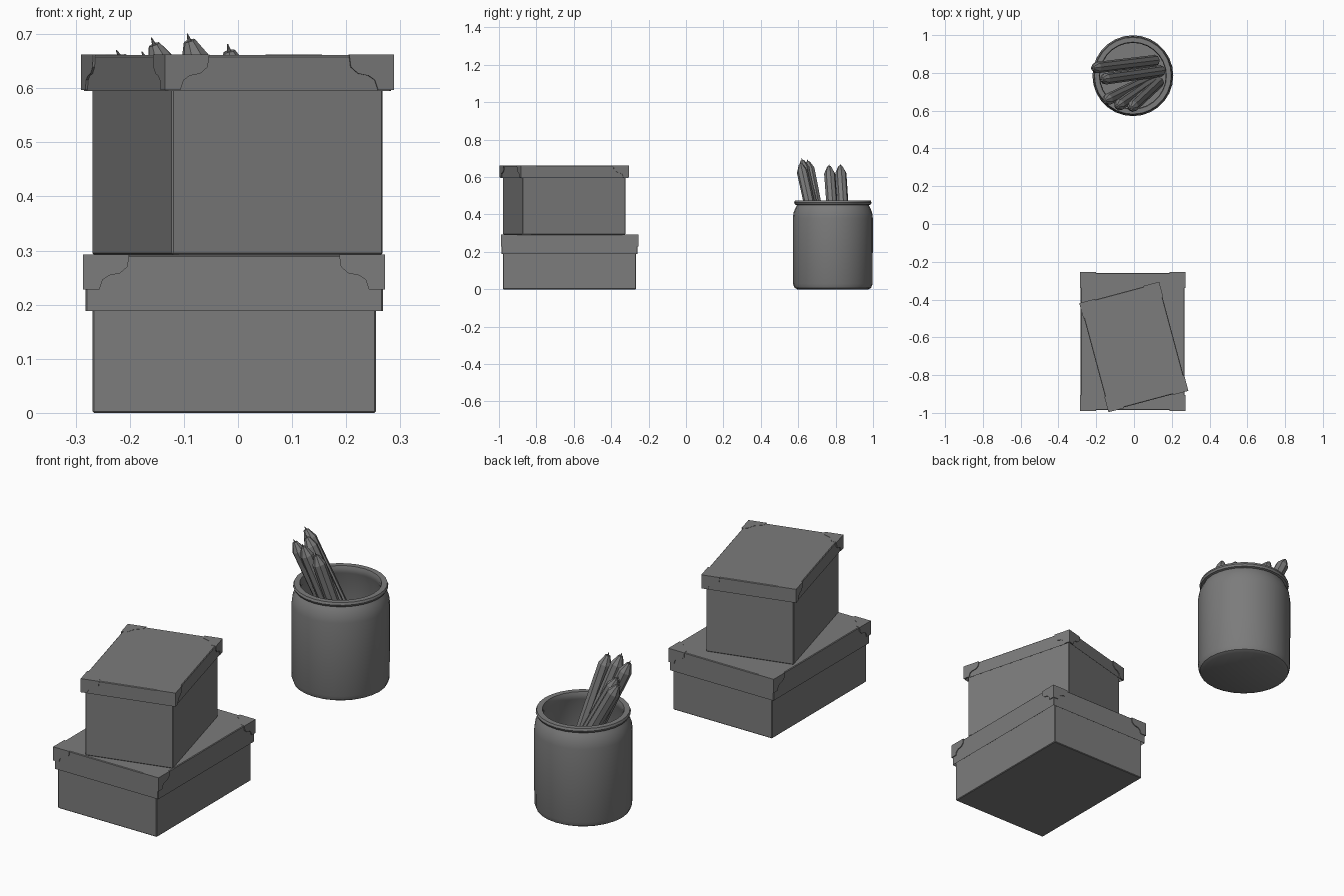
import bpy, bmesh, math
from mathutils import Vector, Matrix

cube = bpy.data.objects.get("Cube")
if cube:
    bpy.data.objects.remove(cube, do_unlink=True)

GREY = 0.2
mat = bpy.data.materials.new("plain grey")
mat.use_nodes = True
mat.diffuse_color = (GREY, GREY, GREY, 1)
mat.node_tree.nodes["Principled BSDF"].inputs["Base Color"].default_value = (GREY, GREY, GREY, 1)


def finish(name, bm, smooth=False):
    bmesh.ops.recalc_face_normals(bm, faces=bm.faces)
    mesh = bpy.data.meshes.new(name)
    bm.to_mesh(mesh)
    bm.free()
    mesh.materials.append(mat)
    ob = bpy.data.objects.new(name, mesh)
    bpy.context.collection.objects.link(ob)
    if smooth:
        bpy.ops.object.select_all(action="DESELECT")
        bpy.context.view_layer.objects.active = ob
        ob.select_set(True)
        bpy.ops.object.shade_smooth_by_angle(angle=math.radians(35))
    return ob


def box(name, centre, size, z0, z1, turn, wall=0):
    """Bevelled box; with a wall thickness it is an open-bottomed lid."""
    bm = bmesh.new()
    bmesh.ops.create_cube(bm, size=1)
    bmesh.ops.scale(bm, vec=(size[0], size[1], z1 - z0), verts=bm.verts)
    if wall:
        bottom = min(bm.faces, key=lambda f: f.calc_center_median().z)
        bmesh.ops.inset_region(bm, faces=[bottom], thickness=wall)
        bmesh.ops.translate(bm, vec=(0, 0, z1 - z0 - wall), verts=bottom.verts)
    ob = finish(name, bm)
    ob.location = (centre[0], centre[1], (z0 + z1) / 2)
    ob.rotation_euler.z = turn
    bevel = ob.modifiers.new("soft edges", "BEVEL")
    bevel.width = 0.003
    bevel.segments = 1
    return ob


# Outline of a corner guard: distance along the edge, distance from the top
SIDE = [(0, 0), (.085, 0), (.082, .022), (.068, .034), (.048, .038),
        (.036, .046), (.03, .064), (0, .064)]
TOP = [(0, 0), (.085, 0), (.08, .025), (.045, .045), (.025, .08), (0, .085)]


def plate(bm, points, offset):
    face = bm.faces.new([bm.verts.new(p) for p in points])
    result = bmesh.ops.extrude_face_region(bm, geom=[face])
    new = [v for v in result["geom"] if isinstance(v, bmesh.types.BMVert)]
    bmesh.ops.translate(bm, vec=offset, verts=new)


def corner_guards(name, centre, size, top, turn):
    bm = bmesh.new()
    t = 0.004
    for sx in (-1, 1):
        for sy in (-1, 1):
            x, y = sx * (size[0] / 2 + t), sy * (size[1] / 2 + t)
            plate(bm, [(x - sx * u, y, -v) for u, v in SIDE], (0, -sy * t, 0))
            plate(bm, [(x, y - sy * u, -v) for u, v in SIDE], (-sx * t, 0, 0))
            plate(bm, [(x - sx * u, y - sy * v, .001) for u, v in TOP], (0, 0, -.002))
    ob = finish(name, bm)
    ob.location = (centre[0], centre[1], top)
    ob.rotation_euler.z = turn


def lidded_box(label, centre, base_size, lid_size, z0, lid_z, top, turn):
    box(label + "_box", centre, base_size, z0, top - 0.015, turn)
    box(label + "_box_lid", centre, lid_size, lid_z, top, turn, wall=0.01)
    corner_guards(label + "_lid_corner_guards", centre, lid_size, top, turn)


lidded_box("lower", (-.007, -.622), (.524, .712), (.55, .727), 0, .185, .292, 0)
lidded_box("upper", (-.001, -.651), (.404, .57), (.43, .59), .292, .592, .661, math.radians(15))

# Jar: outer wall, rolled rim, inner wall and floor, spun round the axis
JAR = Vector((-.006, .785, 0))
PROFILE = [(0, 0), (.19, 0), (.205, .008), (.213, .03), (.214, .38), (.21, .41),
           (.2, .435), (.192, .45), (.202, .453), (.207, .463), (.203, .474),
           (.178, .474), (.174, .46), (.176, .44), (.198, .39), (.2, .04), (.19, .025), (0, .025)]
bm = bmesh.new()
verts = [bm.verts.new((r, 0, z)) for r, z in PROFILE]
edges = [bm.edges.new(pair) for pair in zip(verts, verts[1:])]
bmesh.ops.spin(bm, geom=verts + edges, cent=(0, 0, 0), axis=(0, 0, 1),
               angle=math.tau, steps=28, use_merge=True)
bmesh.ops.remove_doubles(bm, verts=bm.verts, dist=0.0001)
finish("jar", bm, smooth=True).location = JAR


def cone(bm, r1, r2, start, length):
    bmesh.ops.create_cone(bm, cap_ends=True, segments=8, radius1=r1, radius2=r2, depth=length,
                          matrix=Matrix.Translation((0, 0, start + length / 2)))


def pencil(name, foot, tip):
    foot, tip = Vector(foot), Vector(tip)
    length = (tip - foot).length
    bm = bmesh.new()
    cone(bm, .03, .03, 0, length - .05)
    cone(bm, .03, .011, length - .05, .042)
    cone(bm, .004, .001, length - .008, .014)
    ob = finish(name, bm, smooth=True)
    ob.location = foot
    ob.rotation_mode = "QUATERNION"
    ob.rotation_quaternion = (tip - foot).to_track_quat("Z", "Y")


# Pencils leaning against the rim
LEANING = [((.11, .865, .05), (-.222, .825, .665)),
           ((.14, .81, .05), (-.175, .765, .662)),
           ((.1, .775, .05), (-.158, .65, .688)),
           ((.11, .76, .05), (-.092, .62, .695)),
           ((.13, .75, .05), (-.018, .612, .676))]
for i, (foot, tip) in enumerate(LEANING):
    pencil(f"pencil_{i + 1}", foot, tip)
